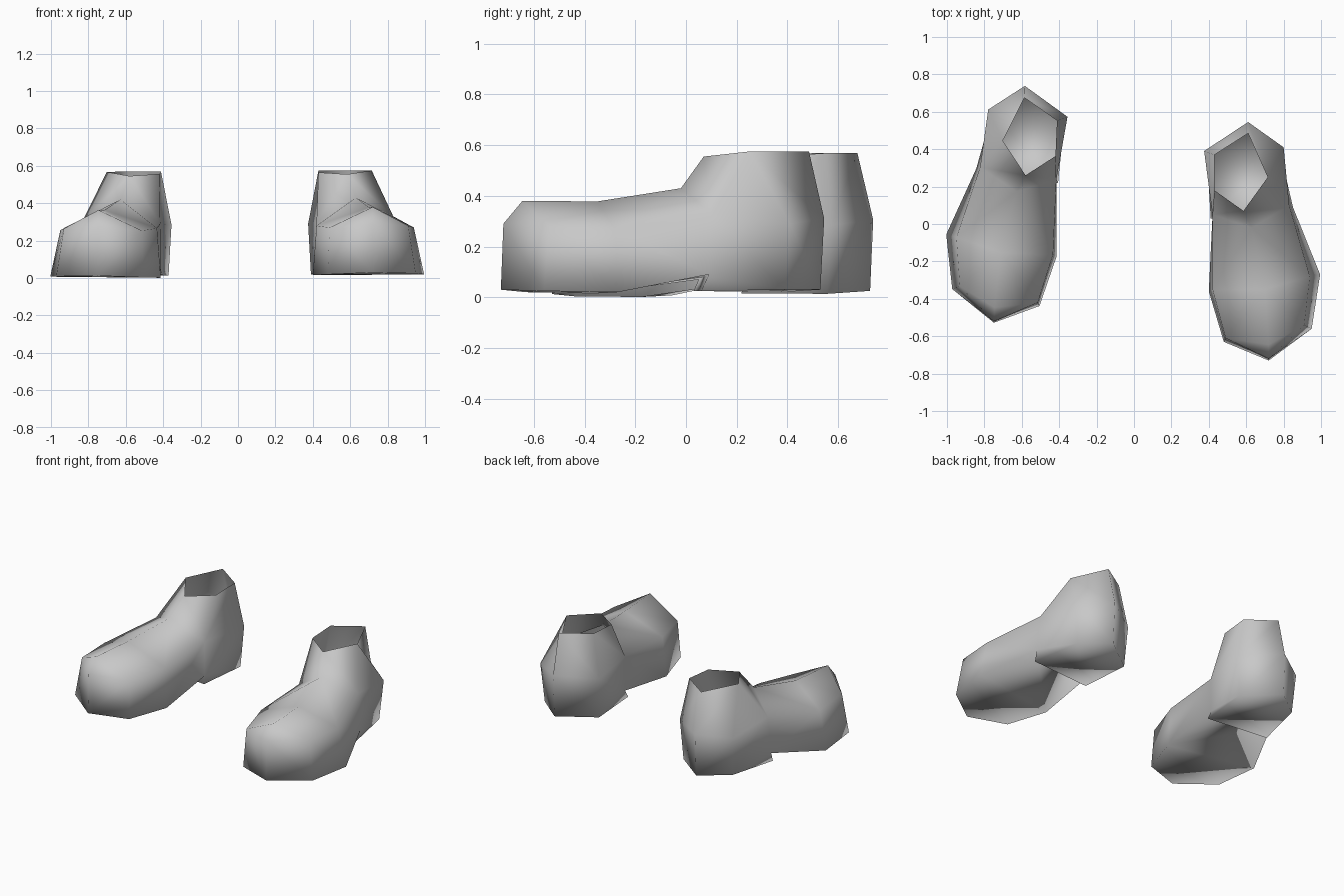
import bpy
import bmesh
from mathutils import Euler, Matrix, Vector

default_cube = bpy.data.objects.get("Cube")
if default_cube:
    bpy.data.objects.remove(default_cube, do_unlink=True)

# Single grey material
grey = bpy.data.materials.new("plain grey")
grey.use_nodes = True
grey_value = (0.58, 0.58, 0.58, 1)
grey.diffuse_color = grey_value
grey.node_tree.nodes["Principled BSDF"].inputs["Base Color"].default_value = grey_value

# Outlines run from the toe tip, along the inner side, round the heel and back
SOLE_OUTLINE = [
    (.72, -.73, .03), (.48, -.63, .02), (.4, -.36, .015), (.42, .05, .07),
    (.39, .37, .02), (.61, .53, .03), (.78, .39, .03), (.85, .09, .09),
    (.995, -.27, .02), (.95, -.56, .025),
]
SIDE_OUTLINE = [
    (.72, -.72, .29), (.49, -.61, .27), (.42, -.35, .28), (.42, .05, .3),
    (.375, .39, .29), (.61, .545, .31), (.8, .41, .29), (.83, .1, .33),
    (.94, -.28, .27), (.91, -.54, .28),
]
# Toe top, middle and instep along the centre of the foot
RIDGE = [(.72, -.645, .38), (.7, -.35, .378), (.63, -.02, .43)]
# Opening: front, two inner corners, back, outer corner
COLLAR = [
    (.585, .07, .555), (.43, .18, .565), (.43, .37, .575),
    (.61, .485, .575), (.715, .25, .575),
]
# Lower front corners of the heel block, inner then outer
HEEL_FRONT = [(.41, .03, .025), (.84, .06, .025)]


def build_boot(name, transform):
    bm = bmesh.new()

    def add_points(points):
        return [bm.verts.new(transform @ Vector(p)) for p in points]

    sole = add_points(SOLE_OUTLINE)
    side = add_points(SIDE_OUTLINE)
    ridge = add_points(RIDGE)
    collar = add_points(COLLAR)
    inner_heel, outer_heel = add_points(HEEL_FRONT)
    toe, middle, instep = ridge
    (tip, inner_toe, inner_ball, inner_waist, inner_back,
     back, outer_back, outer_waist, outer_ball, outer_toe) = side
    front, inner_front, inner_rear, rear, outer = collar

    # Side walls
    count = len(sole)
    for i in range(count):
        j = (i + 1) % count
        bm.faces.new((sole[i], sole[j], side[j], side[i]))

    upper_faces = [
        # Toe cap and top of the foot
        (tip, inner_toe, toe),
        (tip, toe, outer_toe),
        (inner_toe, inner_ball, middle, toe),
        (outer_toe, toe, middle, outer_ball),
        (inner_ball, inner_waist, instep, middle),
        (outer_ball, middle, instep, outer_waist),
        # Ankle shaft
        (inner_waist, inner_front, front, instep),
        (inner_waist, inner_back, inner_rear, inner_front),
        (inner_back, back, rear, inner_rear),
        (back, outer_back, outer, rear),
        (outer_back, outer_waist, outer),
        (outer_waist, instep, front, outer),
    ]
    # Front part of the sole
    sole_faces = [
        (sole[0], sole[9], sole[1]),
        (sole[1], sole[9], sole[8], sole[2]),
        (sole[2], sole[8], sole[7], sole[3]),
    ]
    # Heel block: step, sides and bottom
    heel_faces = [
        (sole[3], sole[7], outer_heel, inner_heel),
        (sole[3], inner_heel, sole[4]),
        (sole[7], sole[6], outer_heel),
        (inner_heel, outer_heel, sole[6], sole[4]),
        (sole[4], sole[6], sole[5]),
    ]
    for face in upper_faces + sole_faces + heel_faces:
        bm.faces.new(face)
    bmesh.ops.recalc_face_normals(bm, faces=bm.faces[:])

    mesh = bpy.data.meshes.new(name)
    bm.to_mesh(mesh)
    bm.free()
    mesh.materials.append(grey)
    for polygon in mesh.polygons:
        polygon.use_smooth = True
    boot = bpy.data.objects.new(name, mesh)
    bpy.context.collection.objects.link(boot)
    return boot


# The right boot mirrors the left, stepped back and slightly turned
build_boot("left_boot", Matrix.Identity(4))
mirror = Matrix.Scale(-1, 4, Vector((1, 0, 0)))
turn = Euler((.01, 0, -.044)).to_matrix().to_4x4()
step_back = Matrix.Translation((.002, .17, -.01))
build_boot("right_boot", step_back @ turn @ mirror)
